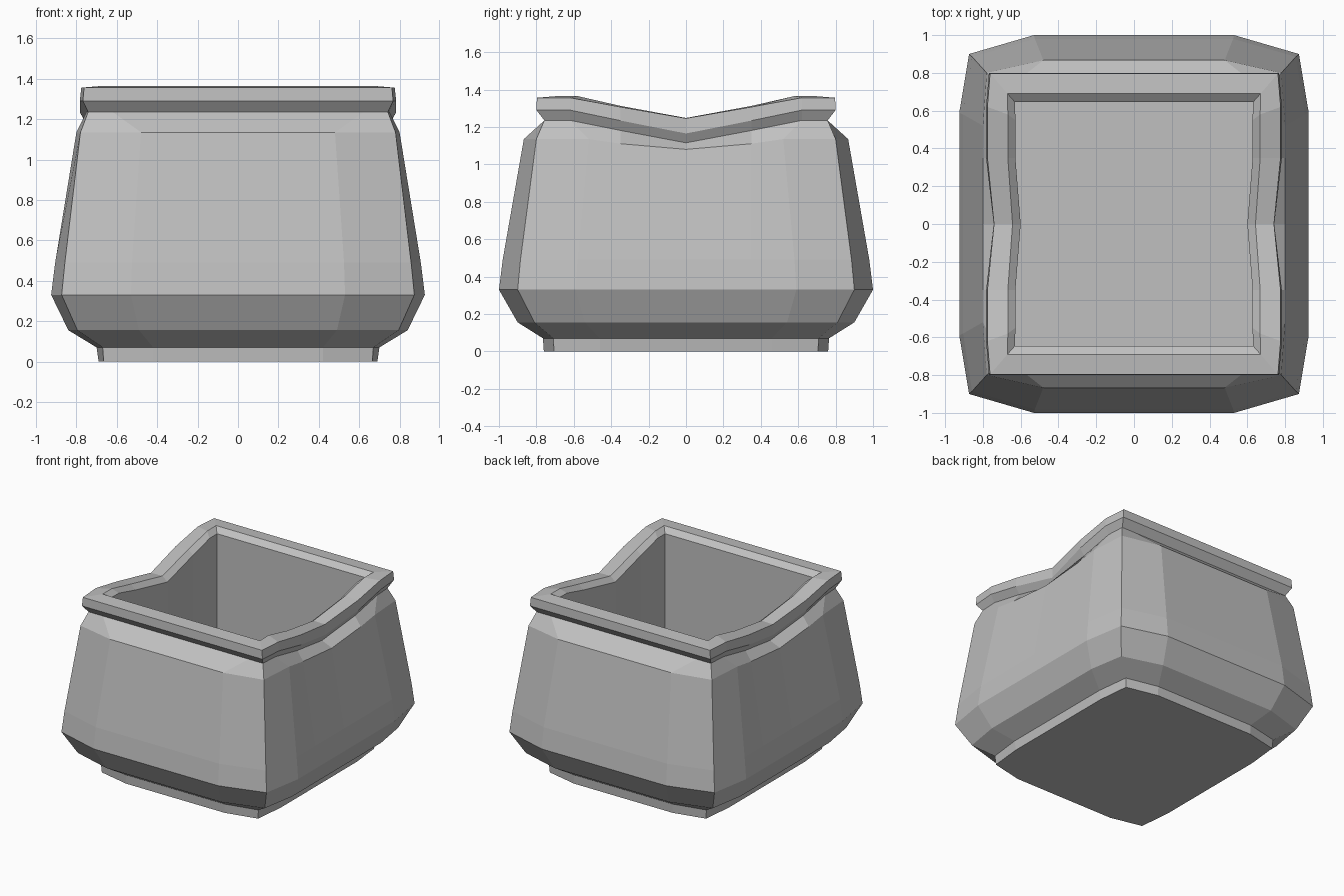
import bpy
import bmesh

default_cube = bpy.data.objects.get("Cube")
if default_cube:
    bpy.data.objects.remove(default_cube, do_unlink=True)

# One plain clay colour for the whole pot
clay = bpy.data.materials.new("grey clay")
clay_colour = (0.53, 0.53, 0.53, 1.0)
clay.diffuse_color = clay_colour
clay.use_nodes = True
for node in clay.node_tree.nodes:
    if node.type == "BSDF_PRINCIPLED":
        node.inputs["Base Color"].default_value = clay_colour


def ring(height, corner, front, side, dip=0.0, pinch=0.0):
    """Rounded rectangle, counter-clockwise from the middle of the +x side.

    corner: position of the corner; front: end of the flat back/front edge;
    side: end of the flat side edge; dip and pinch: how far the middle of
    each side drops and moves inward.
    """
    side_x, side_y = side
    quarter = [
        (side_x, 0.35, height - dip * 0.45),
        (side_x, side_y, height),
        (corner[0], corner[1], height),
        (front[0], front[1], height),
    ]
    mirrored = [(-x, y, z) for x, y, z in reversed(quarter)]
    half = [(side_x - pinch, 0.0, height - dip)] + quarter + mirrored
    return half + [(-x, -y, z) for x, y, z in half]


def loft(name, rings, cap_start=False, cap_end=False):
    """Skin a stack of rings into one flat-shaded object."""
    bm = bmesh.new()
    loops = [[bm.verts.new(point) for point in points] for points in rings]
    for lower, upper in zip(loops, loops[1:]):
        count = len(lower)
        for i in range(count):
            j = (i + 1) % count
            bm.faces.new((lower[i], lower[j], upper[j], upper[i]))
    if cap_start:
        bm.faces.new(list(reversed(loops[0])))
    if cap_end:
        bm.faces.new(loops[-1])
    mesh = bpy.data.meshes.new(name)
    bm.to_mesh(mesh)
    bm.free()
    mesh.materials.append(clay)
    obj = bpy.data.objects.new(name, mesh)
    bpy.context.scene.collection.objects.link(obj)
    return obj


# Rings from the ground up the outside
ground = ring(0.0, corner=(0.665, 0.705), front=(0.42, 0.76), side=(0.69, 0.46))
foot_top = ring(0.07, corner=(0.67, 0.71), front=(0.42, 0.765), side=(0.7, 0.46))
lower_belly = ring(0.155, corner=(0.795, 0.81), front=(0.49, 0.9), side=(0.84, 0.54))
belly = ring(0.33, corner=(0.873, 0.9), front=(0.53, 1.0), side=(0.925, 0.59))
upper_belly = ring(0.49, corner=(0.857, 0.885), front=(0.525, 0.98), side=(0.905, 0.58))
shoulder = ring(1.135, corner=(0.78, 0.8), front=(0.48, 0.867), side=(0.8, 0.52),
                dip=0.055)
neck = ring(1.235, corner=(0.742, 0.757), front=(0.62, 0.757), side=(0.75, 0.62),
            dip=0.12, pinch=0.035)

# Rings of the lip, over the top and down the inside
lip_bottom = ring(1.29, corner=(0.768, 0.8), front=(0.62, 0.8), side=(0.783, 0.62),
                  dip=0.125, pinch=0.04)
lip_outer = ring(1.356, corner=(0.762, 0.797), front=(0.62, 0.797), side=(0.776, 0.62),
                 dip=0.11, pinch=0.035)
lip_inner = ring(1.365, corner=(0.67, 0.69), front=(0.55, 0.69), side=(0.668, 0.58),
                 dip=0.117, pinch=0.025)
mouth = ring(1.33, corner=(0.63, 0.645), front=(0.52, 0.645), side=(0.628, 0.55),
             dip=0.117, pinch=0.028)
floor = ring(0.1, corner=(0.63, 0.645), front=(0.52, 0.645), side=(0.628, 0.55),
             pinch=0.028)

# Parts of the pot
loft("foot", [ground, foot_top], cap_start=True)
loft("body", [foot_top, lower_belly, belly, upper_belly, shoulder, neck])
loft("rim", [neck, lip_bottom, lip_outer, lip_inner, mouth])
loft("inner_wall", [mouth, floor], cap_end=True)
